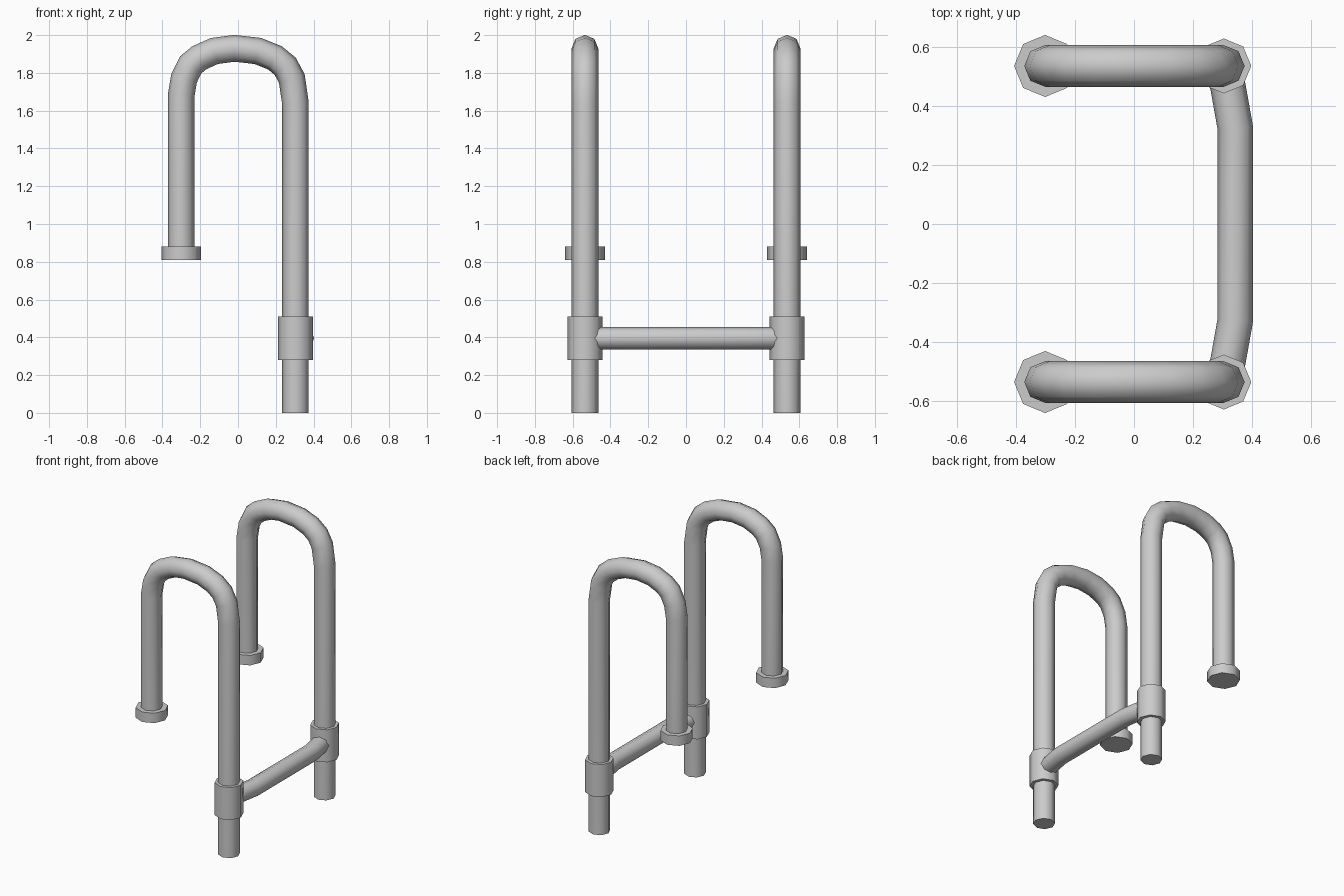
import bpy, bmesh, math
from mathutils import Vector

if "Cube" in bpy.data.objects:
    bpy.data.objects.remove(bpy.data.objects["Cube"])

SIDES = 8
metal = bpy.data.materials.new("grey_metal")
metal.diffuse_color = (0.6, 0.6, 0.6, 1)
metal.use_nodes = True
metal.node_tree.nodes["Principled BSDF"].inputs["Base Color"].default_value = metal.diffuse_color


def tube(name, path, radius, binormal):
    """Sweep an octagon along a planar path with mitred joints and capped ends."""
    pts = [Vector(p) for p in path]
    b = Vector(binormal)
    bm = bmesh.new()
    rings = []
    for i, p in enumerate(pts):
        d_in = (p - pts[i - 1]).normalized() if i > 0 else None
        d_out = (pts[i + 1] - p).normalized() if i < len(pts) - 1 else None
        d_in, d_out = d_in or d_out, d_out or d_in
        t = (d_in + d_out).normalized()
        n = b.cross(t) / max(t.dot(d_in), 0.5)
        rings.append([bm.verts.new(p + radius * (n * math.cos(a) + b * math.sin(a)))
                      for a in (2 * math.pi * k / SIDES for k in range(SIDES))])
    for r0, r1 in zip(rings, rings[1:]):
        for k in range(SIDES):
            j = (k + 1) % SIDES
            bm.faces.new((r0[k], r0[j], r1[j], r1[k]))
    bm.faces.new(rings[0])
    bm.faces.new(rings[-1])
    bmesh.ops.recalc_face_normals(bm, faces=bm.faces)
    mesh = bpy.data.meshes.new(name)
    bm.to_mesh(mesh)
    bm.free()
    mesh.materials.append(metal)
    ob = bpy.data.objects.new(name, mesh)
    bpy.context.collection.objects.link(ob)
    bpy.ops.object.select_all(action='DESELECT')
    ob.select_set(True)
    bpy.context.view_layer.objects.active = ob
    bpy.ops.object.shade_smooth_by_angle(angle=math.radians(60))
    return ob


# Handrail centre line in x, z
rail = [(-0.301, 0.83), (-0.301, 1.68), (-0.286, 1.77), (-0.25, 1.843),
        (-0.205, 1.88), (-0.125, 1.916), (-0.02, 1.93), (0.105, 1.916),
        (0.195, 1.88), (0.25, 1.835), (0.285, 1.77), (0.304, 1.64), (0.304, 0)]

for side, y in (("front", -0.535), ("back", 0.535)):
    tube(side + "_handrail", [(x, y, z) for x, z in rail], 0.0705, (0, 1, 0))
    # Foot flange on the short leg
    tube(side + "_flange", [(-0.301, y, 0.81), (-0.301, y, 0.88)], 0.105, (0, 1, 0))
    # Clamp collar on the long leg
    tube(side + "_collar", [(0.304, y, 0.28), (0.304, y, 0.51)], 0.093, (0, 1, 0))

# Cross bar, bent inwards at both ends to meet the collars
half = [(0.304, 0.53), (0.319, 0.46), (0.343, 0.325)]
bar = [(x, -y, 0.395) for x, y in half] + [(x, y, 0.395) for x, y in reversed(half)]
tube("cross_bar", bar, 0.06, (0, 0, 1))
